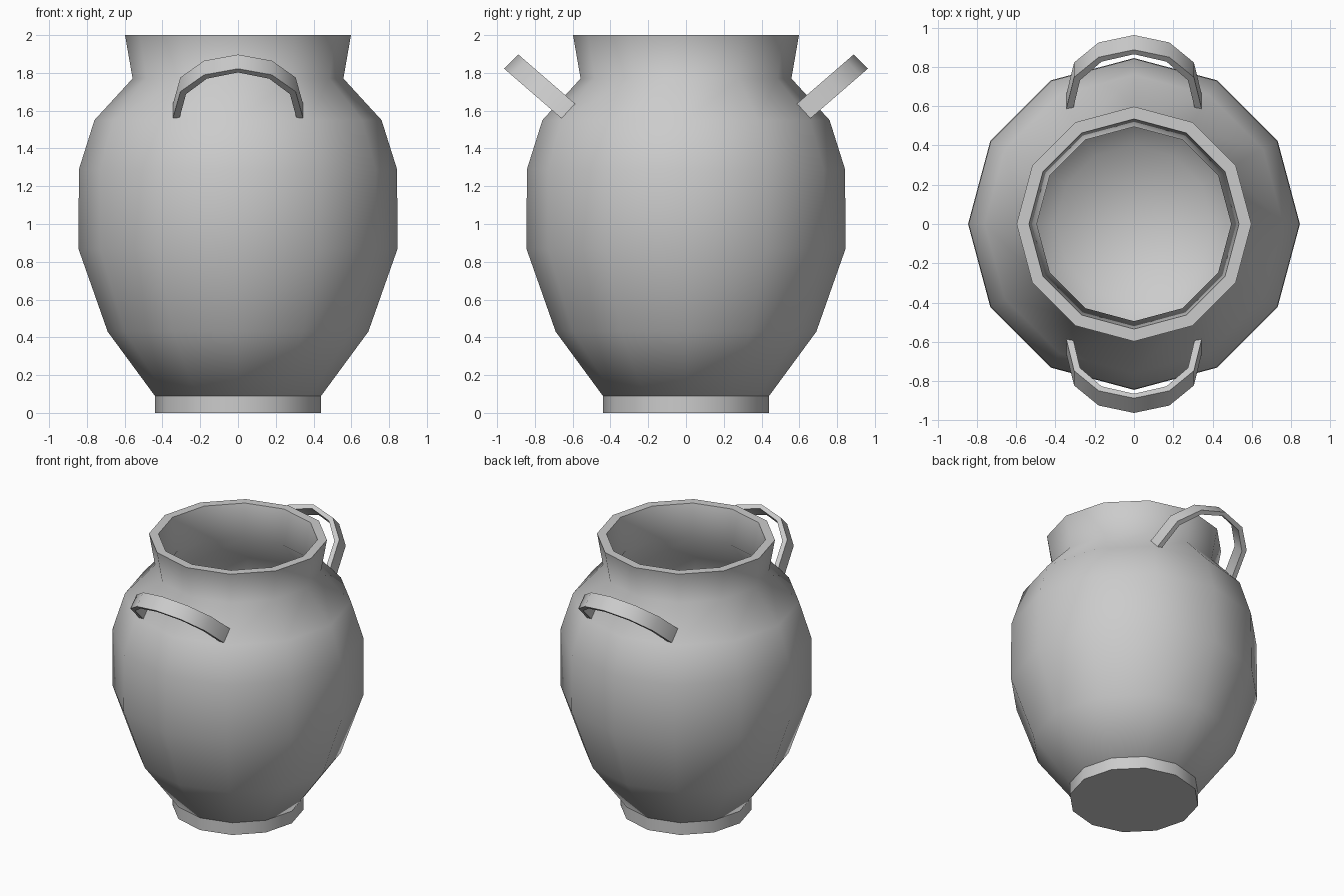
import bpy, bmesh, math
from mathutils import Vector, Matrix

cube = bpy.data.objects.get("Cube")
if cube:
    bpy.data.objects.remove(cube, do_unlink=True)

# One plain grey clay
clay = bpy.data.materials.new("grey_clay")
clay.use_nodes = True
colour = (0.6, 0.6, 0.6, 1)
clay.diffuse_color = colour
clay.node_tree.nodes["Principled BSDF"].inputs["Base Color"].default_value = colour

SIDES = 12


def finish(bm, name, angle):
    bmesh.ops.remove_doubles(bm, verts=bm.verts, dist=0.0005)
    bmesh.ops.recalc_face_normals(bm, faces=bm.faces)
    mesh = bpy.data.meshes.new(name)
    bm.to_mesh(mesh)
    bm.free()
    mesh.materials.append(clay)
    obj = bpy.data.objects.new(name, mesh)
    bpy.context.collection.objects.link(obj)
    bpy.ops.object.select_all(action="DESELECT")
    obj.select_set(True)
    bpy.context.view_layer.objects.active = obj
    bpy.ops.object.shade_smooth_by_angle(angle=math.radians(angle))
    return obj


def lathe(name, profile, angle):
    bm = bmesh.new()
    verts = [bm.verts.new((r, 0, z)) for r, z in profile]
    edges = [bm.edges.new(pair) for pair in zip(verts, verts[1:])]
    bmesh.ops.spin(bm, geom=verts + edges, cent=(0, 0, 0), axis=(0, 0, 1),
                   angle=math.tau, steps=SIDES, use_merge=False)
    return finish(bm, name, angle)


# Foot ring with a flat underside
lathe("foot", [(0, 0), (0.44, 0), (0.44, 0.09)], 40)

# Hollow body: outer wall, flat rim, then the inner wall down to the floor
outer = [(0, 0.09), (0.44, 0.09), (0.69, 0.43), (0.845, 0.87), (0.842, 1.29),
         (0.76, 1.55), (0.558, 1.77), (0.598, 2.0)]
inner = [(0.535, 2.0), (0.495, 1.76), (0.70, 1.52), (0.78, 1.28),
         (0.78, 0.88), (0.63, 0.45), (0.40, 0.14), (0, 0.14)]
lathe("body", outer + inner, 62)

# Handles: a flat band bent to an arch, leaning outwards
arch_outer = [(0.345, 0), (0.305, 0.215), (0.18, 0.35), (0, 0.40)]
arch_inner = [(0.31, 0), (0.275, 0.195), (0.165, 0.32), (0, 0.37)]
rise = Vector((0, 0.30, 0.26)).normalized()
band = Vector((0, -0.075, 0.075))
root = Vector((0, 0.66, 1.56))


def full_arch(half):
    return half + [(-x, u) for x, u in reversed(half[:-1])]


def handle(name, side):
    bm = bmesh.new()
    rows = []
    for o, i in zip(full_arch(arch_outer), full_arch(arch_inner)):
        lo, li = (root + Vector((x, 0, 0)) + rise * u for x, u in (o, i))
        rows.append([bm.verts.new(p) for p in (lo, lo + band, li + band, li)])
    for a, b in zip(rows, rows[1:]):
        for k in range(4):
            n = (k + 1) % 4
            bm.faces.new((a[k], a[n], b[n], b[k]))
    bm.faces.new(rows[0])
    bm.faces.new(rows[-1])
    bm.transform(Matrix.Diagonal((1, side, 1, 1)))
    return finish(bm, name, 40)


handle("front_handle", -1)
handle("back_handle", 1)
